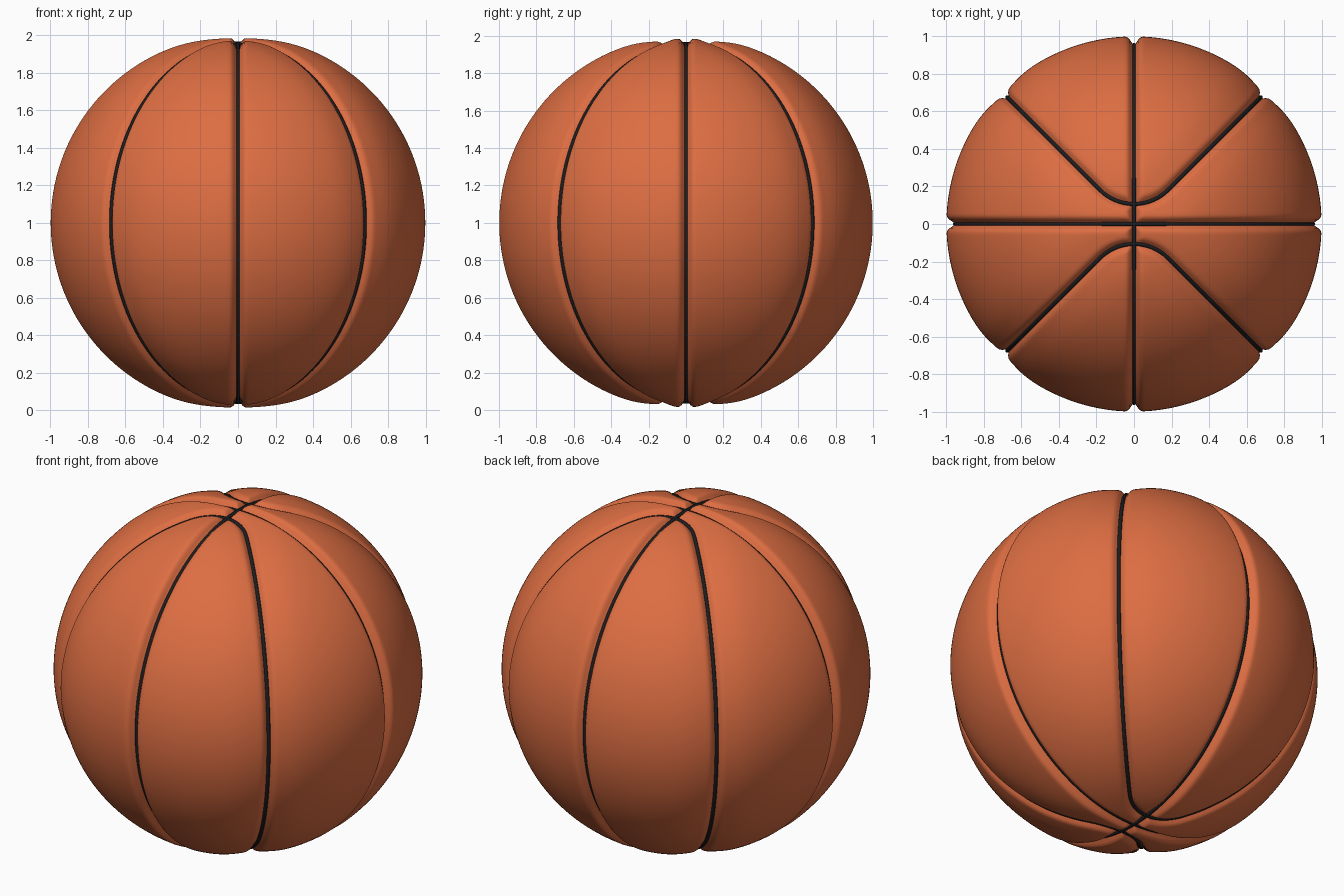
import bpy, bmesh, math
from mathutils import Vector, kdtree

if "Cube" in bpy.data.objects:
    bpy.data.objects.remove(bpy.data.objects["Cube"])

CENTRE = Vector((0, 0, 1))
BLEND = 0.19   # where the curved seams turn from straight to rounded near the poles


def material(name, rgb):
    m = bpy.data.materials.new(name)
    m.diffuse_color = (*rgb, 1)
    m.use_nodes = True
    m.node_tree.nodes["Principled BSDF"].inputs["Base Color"].default_value = m.diffuse_color
    return m


orange = material("orange_rubber", (0.72, 0.155, 0.055))
black = material("black_rubber", (0.012, 0.012, 0.014))


# Seam paths on the unit sphere
def ring_seam(axis, n=256):
    pts = []
    for i in range(n):
        a = math.tau * i / n
        p = Vector((0, 0, math.cos(a)))
        p[axis] = math.sin(a)
        pts.append(p)
    return pts


def curved_seam(side, n=256):
    pts = []
    for i in range(n):
        a = math.tau * i / n
        x = math.sqrt(0.5) * math.sin(a)
        y = abs(x)
        if y < BLEND:
            y = 2 * BLEND - math.sqrt(2 * BLEND ** 2 - x * x)
        z = math.sqrt(max(0, 1 - x * x - y * y))
        pts.append(Vector((x, side * y, math.copysign(z, math.cos(a)))))
    return pts


# Ball skin: cube sphere pressed in along the seams
samples = curved_seam(1, 1600) + curved_seam(-1, 1600)
tree = kdtree.KDTree(len(samples))
for i, p in enumerate(samples):
    tree.insert(p, i)
tree.balance()

bm = bmesh.new()
bmesh.ops.create_cube(bm, size=2)
bmesh.ops.subdivide_edges(bm, edges=bm.edges[:], cuts=135, use_grid_fill=True)
for v in bm.verts:
    d = Vector([math.tan(c * math.pi / 4) for c in v.co]).normalized()
    ring = min(abs(d.x), abs(d.y))
    loop = tree.find(d)[2]
    broad = 0.018 * math.exp(-(loop / 0.12) ** 2)
    narrow = max(0.045 * math.exp(-(ring / 0.023) ** 2),
                 0.031 * math.exp(-(loop / 0.023) ** 2))
    v.co = CENTRE + d * (1 - max(broad + narrow, narrow))
for f in bm.faces:
    f.smooth = True
mesh = bpy.data.meshes.new("ball_skin")
bm.to_mesh(mesh)
bm.free()
mesh.materials.append(orange)
bpy.context.collection.objects.link(bpy.data.objects.new("ball_skin", mesh))


# Black seam cords lying in the grooves
def cord(name, pts):
    cu = bpy.data.curves.new(name, "CURVE")
    cu.dimensions = "3D"
    cu.bevel_depth = 0.011
    cu.bevel_resolution = 2
    sp = cu.splines.new("POLY")
    sp.points.add(len(pts) - 1)
    for q, p in zip(sp.points, pts):
        q.co = (*(CENTRE + p * 0.955), 1)
    sp.use_cyclic_u = True
    sp.use_smooth = True
    cu.materials.append(black)
    ob = bpy.data.objects.new(name, cu)
    bpy.context.collection.objects.link(ob)
    bpy.ops.object.select_all(action="DESELECT")
    ob.select_set(True)
    bpy.context.view_layer.objects.active = ob
    bpy.ops.object.convert(target="MESH")


cord("side_ring_seam", ring_seam(0))
cord("front_ring_seam", ring_seam(1))
cord("back_curved_seam", curved_seam(1))
cord("front_curved_seam", curved_seam(-1))
